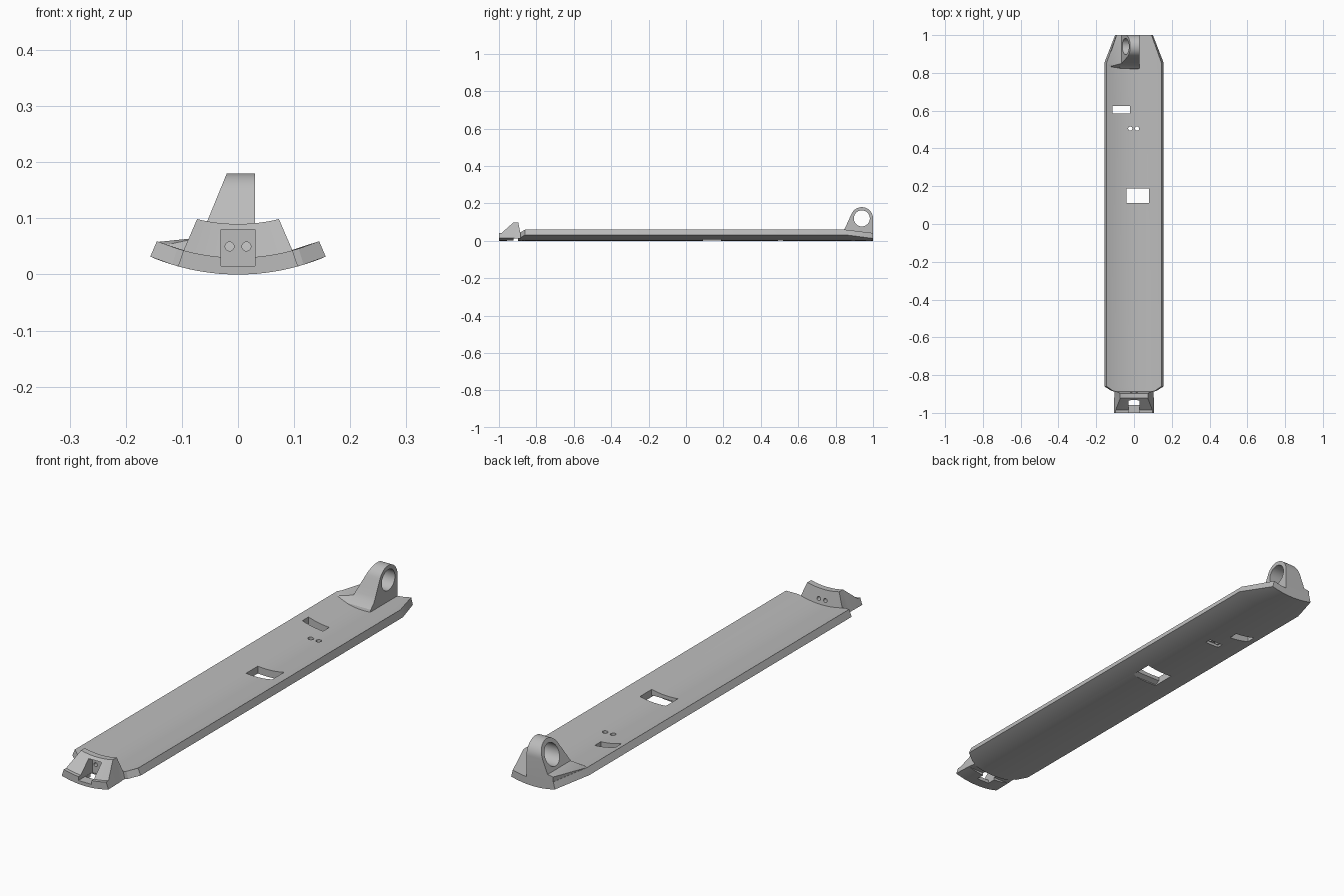
import bpy, bmesh, math
from mathutils import Matrix, Vector

cube = bpy.data.objects.get("Cube")
if cube:
    bpy.data.objects.remove(cube, do_unlink=True)

grey = bpy.data.materials.new("plain_grey")
grey.use_nodes = True
colour = (0.5, 0.5, 0.5, 1)
grey.diffuse_color = colour
grey.node_tree.nodes["Principled BSDF"].inputs["Base Color"].default_value = colour

AXIS_Z = 0.4  # height of the axis the plate curves around


def finish(name, bm):
    bmesh.ops.recalc_face_normals(bm, faces=bm.faces[:])
    mesh = bpy.data.meshes.new(name)
    bm.to_mesh(mesh)
    bm.free()
    mesh.materials.append(grey)
    ob = bpy.data.objects.new(name, mesh)
    bpy.context.collection.objects.link(ob)
    return ob


def skin(name, rings):
    """Closed solid through matching rings of points."""
    bm = bmesh.new()
    rows = [[bm.verts.new(p) for p in ring] for ring in rings]
    n = len(rows[0])
    for a, b in zip(rows, rows[1:]):
        for i in range(n):
            j = (i + 1) % n
            bm.faces.new((a[i], a[j], b[j], b[i]))
    bm.faces.new(rows[0])
    bm.faces.new(rows[-1])
    return finish(name, bm)


def arc_ring(y, r_in, a_out, a_in, steps=24):
    """Curved strip cross-section at y; angles are half-widths in degrees."""
    def pts(r, half):
        for i in range(steps + 1):
            t = math.radians(half) * (2 * i / steps - 1)
            yield (r * math.sin(t), y, AXIS_Z - r * math.cos(t))
    return list(pts(AXIS_Z, a_out)) + list(pts(r_in, a_in))[::-1]


def box(x0, x1, y0, y1, z0, z1):
    return skin("cutter", [[(x, y0, z0), (x, y1, z0), (x, y1, z1), (x, y0, z1)]
                           for x in (x0, x1)])


def rod(centre, radius, depth, axis):
    bm = bmesh.new()
    turn = Vector((0, 0, 1)).rotation_difference(Vector(axis)).to_matrix().to_4x4()
    bmesh.ops.create_cone(bm, cap_ends=True, segments=32, radius1=radius,
                          radius2=radius, depth=depth,
                          matrix=Matrix.Translation(centre) @ turn)
    return finish("cutter", bm)


def cut(target, cutter):
    cutter.hide_render = True
    mod = target.modifiers.new("cut", 'BOOLEAN')
    mod.operation, mod.solver, mod.object = 'DIFFERENCE', 'EXACT', cutter
    bpy.context.view_layer.objects.active = target
    bpy.ops.object.modifier_apply(modifier=mod.name)
    bpy.data.objects.remove(cutter, do_unlink=True)


# Curved plate with the raised front block in one piece
plate = skin("curved_plate", [arc_ring(*s) for s in (
    (-1.0, 0.37, 15.5, 15.2),
    (-0.985, 0.37, 15.5, 15.2),
    (-0.922, 0.31, 15.2, 13.6),
    (-0.897, 0.31, 14.8, 13.6),
    (-0.886, 0.37, 14.8, 14.8),
    (-0.885, 0.37, 17.0, 17.0),
    (-0.86, 0.37, 23.0, 23.0),
    (0.855, 0.37, 23.0, 23.0),
    (1.0, 0.37, 14.5, 14.5))])

# Pocket, floor opening, underside groove and two holes in the front block
cut(plate, box(-0.03, 0.03, -1.05, -0.91, 0.015, 0.08))
cut(plate, box(-0.029, 0.029, -0.957, -0.911, -0.05, 0.04))
cut(plate, box(-0.2, 0.2, -0.922, -0.897, -0.05, 0.012))
for side in (-1, 1):
    cut(plate, rod((side * 0.015, -0.895, 0.05), 0.008, 0.08, (0, 1, 0)))

# Large window flared at the underside, then the small window
cut(plate, skin("cutter", [[(x, 0.09, -0.02), (x, 0.187, -0.02), (x, 0.187, 0.1),
                            (x, 0.11, 0.1), (x, 0.11, 0.015), (x, 0.09, 0.005)]
                           for x in (-0.04, 0.08)]))
cut(plate, box(-0.115, -0.02, 0.585, 0.625, -0.1, 0.2))

# Pair of round holes with a shared slot underneath
for x in (-0.02, 0.016):
    cut(plate, rod((x, 0.505, 0.02), 0.011, 0.2, (0, 0, 1)))
cut(plate, box(-0.034, 0.03, 0.492, 0.518, -0.05, 0.012))

# Rear lug: rounded profile, upright on one side and sloped on the other
EYE_Y, EYE_Z = 0.94, 0.12
profile = [(1.0, 0.025)]
for i in range(21):
    t = math.radians(i * 8)
    profile.append((EYE_Y + 0.06 * math.cos(t), EYE_Z + 0.06 * math.sin(t)))
profile += [(0.868, 0.108), (0.856, 0.08), (0.845, 0.06), (0.825, 0.04), (0.82, 0.025)]
lug = skin("rear_lug", [[(0.03, y, z) for y, z in profile],
                        [(-0.02 - 0.41 * (0.18 - z), y, z) for y, z in profile]])
cut(lug, rod((0, EYE_Y, EYE_Z), 0.043, 0.4, (1, 0, 0)))

# Wedge filling the plate beside the lug
bm = bmesh.new()
for p in ((-0.143, 0.85, 0.058), (-0.066, 0.85, 0.066), (-0.066, 1, 0.066),
          (-0.092, 1, 0.062), (-0.141, 0.83, 0.05), (-0.066, 0.82, 0.03),
          (-0.07, 1, 0.03), (-0.091, 1, 0.03)):
    bm.verts.new(p)
bmesh.ops.convex_hull(bm, input=bm.verts[:])
wedge = finish("rear_wedge", bm)

# Smooth the curved surfaces and keep the edges sharp
bpy.ops.object.select_all(action='DESELECT')
for ob in (plate, lug, wedge):
    ob.select_set(True)
bpy.context.view_layer.objects.active = plate
bpy.ops.object.shade_smooth_by_angle(angle=math.radians(25))
